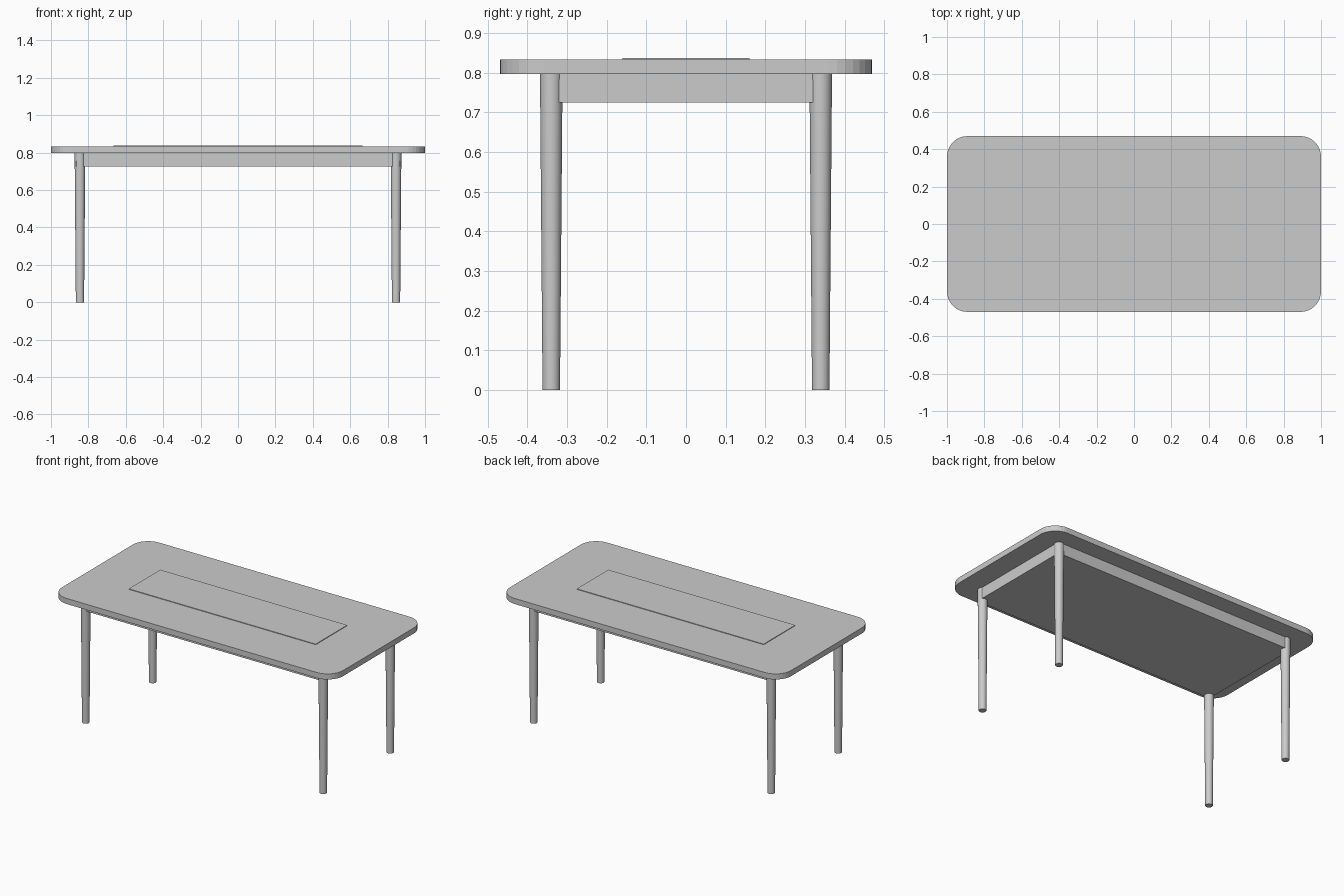
import bpy
import bmesh
from math import sin, cos, pi

if "Cube" in bpy.data.objects:
    bpy.data.objects.remove(bpy.data.objects["Cube"])

grey = bpy.data.materials.new("light grey")
grey.use_nodes = True
grey.diffuse_color = (0.6, 0.6, 0.6, 1)
grey.node_tree.nodes["Principled BSDF"].inputs["Base Color"].default_value = (0.6, 0.6, 0.6, 1)

TOP_Z, UNDER_Z = 0.833, 0.797
LEG_X, LEG_Y = 0.845, 0.34


def finish(obj, name):
    obj.name = name
    obj.data.materials.append(grey)
    return obj


def box(name, half_x, half_y, z0, z1):
    bpy.ops.mesh.primitive_cube_add(size=2, location=(0, 0, (z0 + z1) / 2))
    obj = bpy.context.object
    obj.scale = (half_x, half_y, (z1 - z0) / 2)
    bpy.ops.object.transform_apply(location=False, rotation=False, scale=True)
    return finish(obj, name)


def rounded_slab(name, half_x, half_y, radius, z0, z1, steps=8):
    bm = bmesh.new()
    outline = []
    for corner, (sx, sy) in enumerate([(1, 1), (-1, 1), (-1, -1), (1, -1)]):
        for i in range(steps + 1):
            a = (corner + i / steps) * pi / 2
            outline.append(bm.verts.new((sx * (half_x - radius) + radius * cos(a),
                                         sy * (half_y - radius) + radius * sin(a), z0)))
    base = bm.faces.new(outline)
    raised = bmesh.ops.extrude_face_region(bm, geom=[base])["geom"]
    bmesh.ops.translate(bm, vec=(0, 0, z1 - z0),
                        verts=[v for v in raised if isinstance(v, bmesh.types.BMVert)])
    bmesh.ops.recalc_face_normals(bm, faces=bm.faces)
    mesh = bpy.data.meshes.new(name)
    bm.to_mesh(mesh)
    bm.free()
    obj = bpy.data.objects.new(name, mesh)
    bpy.context.collection.objects.link(obj)
    return finish(obj, name)


# Table top with rounded corners, and the thin raised panel on it
rounded_slab("table_top", 1.0, 0.47, 0.11, UNDER_Z, TOP_Z)
box("centre_panel", 0.665, 0.16, TOP_Z - 0.003, TOP_Z + 0.004)

# Solid frame below the top, with its corners buried in the legs
box("apron", LEG_X + 0.02, LEG_Y + 0.02, 0.725, UNDER_Z)

# Four tapered round legs
for side, sx in (("left", 1), ("right", -1)):
    for end, sy in (("front", -1), ("back", 1)):
        bpy.ops.mesh.primitive_cone_add(vertices=32, radius1=0.022, radius2=0.0285, depth=UNDER_Z,
                                        location=(sx * LEG_X, sy * LEG_Y, UNDER_Z / 2))
        finish(bpy.context.object, f"{end}_{side}_leg")
        bpy.ops.object.shade_smooth_by_angle()
